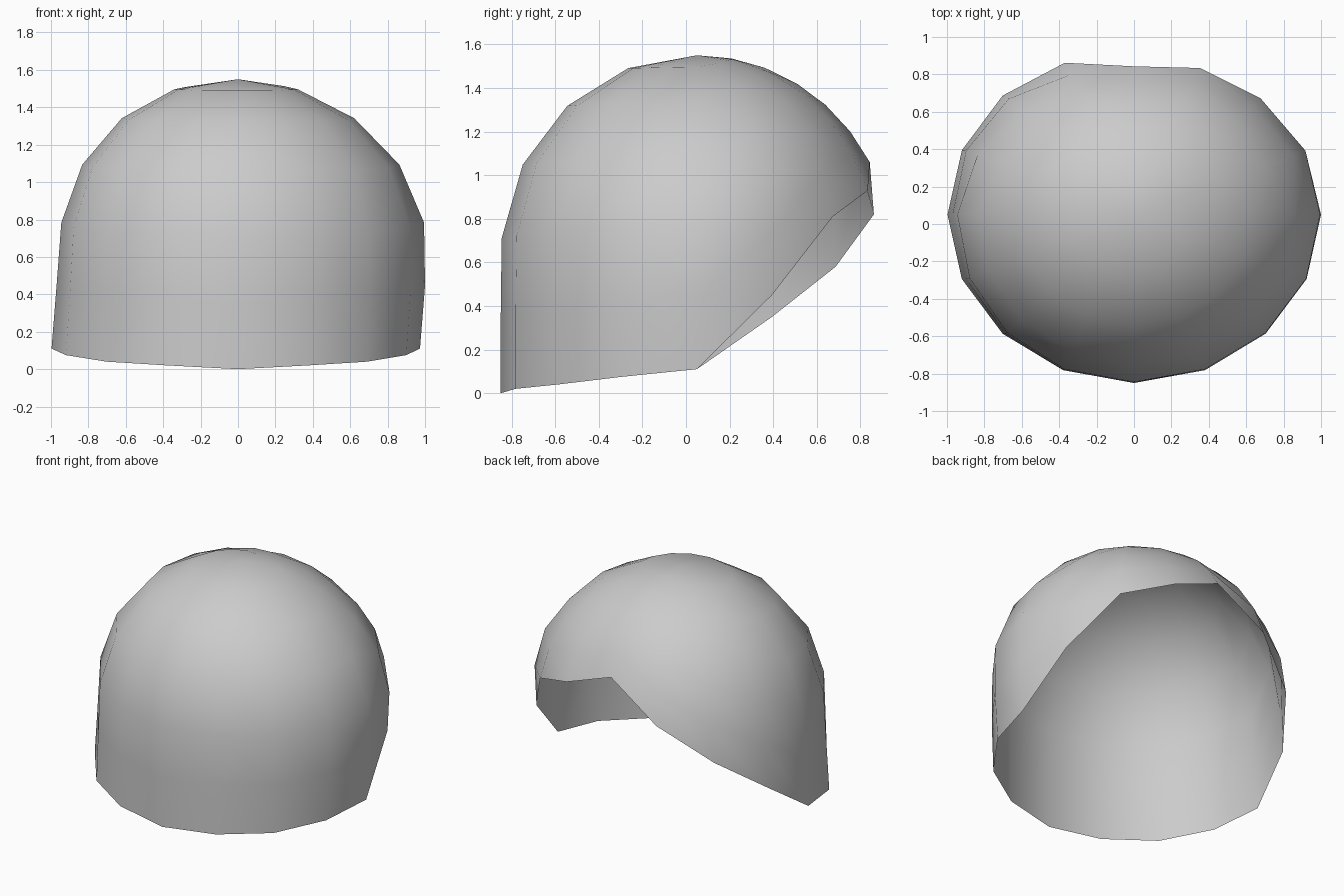
import bpy, bmesh
from math import sin, cos, pi, sqrt, dist

if "Cube" in bpy.data.objects:
    bpy.data.objects.remove(bpy.data.objects["Cube"])

SEG, RINGS = 16, 6
TOP, SPRING = 1.55, 0.62          # dome apex and where it turns into a wall
# height of the rim at each meridian, from the front counter-clockwise (slightly uneven cut-out)
RIM = [0, .02, .04, .075, .11, .45, .81, .93, 1.06, .82, .58, .35, .11, .075, .04, .02]
# slight sideways lean of each ring
LEAN = [0, -.01, 0, .015, .025, .015, -.012]


def meridian(z_end):
    """Dome profile (radius, z) from apex to z_end, in equal arc-length steps."""
    h = TOP - SPRING
    fine = [(sin(a), SPRING + h * cos(a)) for a in (i * pi / 800 for i in range(401))]
    fine += [(1.0, SPRING * (1 - i / 200)) for i in range(1, 201)]
    path = [p for p in fine if p[1] >= z_end]
    r = sqrt(max(0, 1 - ((z_end - SPRING) / h) ** 2)) if z_end > SPRING else 1.0
    path.append((r, z_end))
    lengths = [0]
    for a, b in zip(path, path[1:]):
        lengths.append(lengths[-1] + dist(a, b))
    pts = []
    for k in range(1, RINGS + 1):
        target = lengths[-1] * k / RINGS - 1e-9
        pts.append(path[next(i for i, s in enumerate(lengths) if s >= target)])
    return pts


# hood shell: one open surface of meridians running from the apex to the cut rim
bm = bmesh.new()
apex = bm.verts.new((0, .05, TOP))
cols = []
for i, z_end in enumerate(RIM):
    a = 2 * pi * i / SEG
    col = []
    for k, (r, z) in enumerate(meridian(z_end), 1):
        x = .985 * r * sin(a) + LEAN[k] * sin(a) ** 2
        col.append(bm.verts.new((x, .05 - .9 * r * cos(a), z)))
    cols.append(col)
for i in range(SEG):
    a, b = cols[i], cols[(i + 1) % SEG]
    bm.faces.new((apex, a[0], b[0]))
    for k in range(RINGS - 1):
        bm.faces.new((a[k], a[k + 1], b[k + 1], b[k]))
for f in bm.faces:
    f.smooth = True
mesh = bpy.data.meshes.new("hood_shell")
bm.to_mesh(mesh)
bm.free()
hood = bpy.data.objects.new("hood_shell", mesh)
bpy.context.collection.objects.link(hood)
